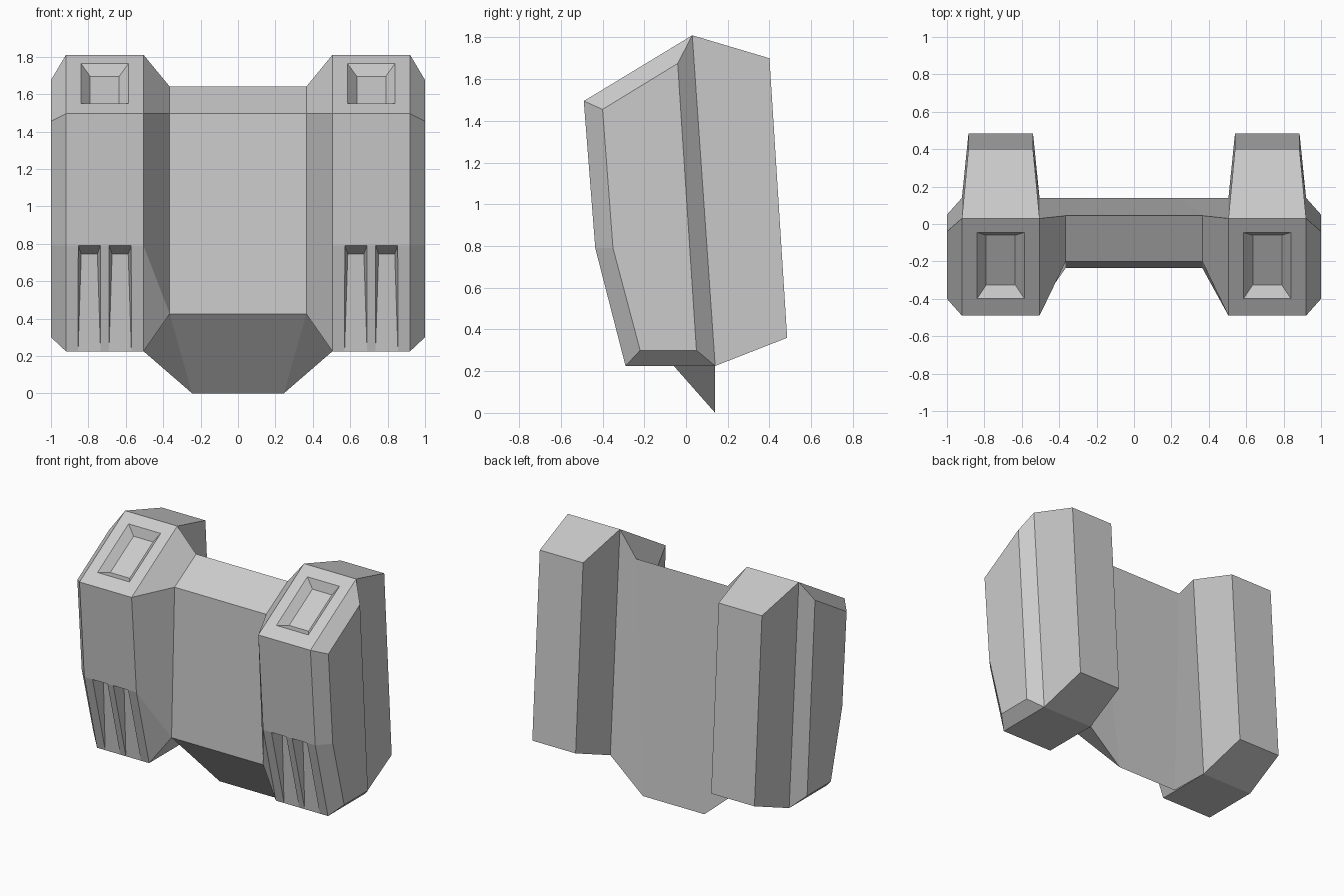
import bpy, bmesh
from mathutils import Vector

if "Cube" in bpy.data.objects:
    bpy.data.objects.remove(bpy.data.objects["Cube"])


def finish(bm, name):
    bmesh.ops.recalc_face_normals(bm, faces=bm.faces[:])
    mesh = bpy.data.meshes.new(name)
    bm.to_mesh(mesh)
    bm.free()
    obj = bpy.data.objects.new(name, mesh)
    bpy.context.collection.objects.link(obj)
    return obj


# Side profiles (y, z): ridge, upper front, front fold, lower front, lower back
OUTER = [(-.04, 1.675), (-.40, 1.455), (-.35, .79), (-.22, .30), (.05, .30)]
MAIN = [(.03, 1.81), (-.49, 1.495), (-.435, .79), (-.29, .225), (.14, .225)]
# Centre section: back top, front top, chin (shared by two points), keel
CENTRE = [(.365, .045, 1.64), (.365, -.20, 1.495), (.365, -.235, .425), (.245, .14, 0)]


def build_body():
    bm = bmesh.new()

    def half(s):
        rings = [[bm.verts.new((s * x, y, z)) for y, z in prof]
                 for x, prof in ((1.0, OUTER), (.92, MAIN), (.505, MAIN))]
        c = [bm.verts.new((s * x, y, z)) for x, y, z in CENTRE]
        return rings + [[c[0], c[1], c[2], c[2], c[3]]]

    right, left = half(1), half(-1)
    rings = right + left[::-1]
    backs = []
    for k, (a, b) in enumerate(zip(rings, rings[1:])):
        for i in range(5):
            j = (i + 1) % 5
            quad = list(dict.fromkeys((a[i], a[j], b[j], b[i])))
            if len(quad) < 3:
                continue
            face = bm.faces.new(quad)
            if i == 4 and k in (1, 5):
                backs.append(face)
    for ring in (rings[0], rings[-1]):
        bm.faces.new(ring)
    # crease running from the chin to the lower back of each pod
    for side in (right, left):
        bmesh.ops.connect_verts(bm, verts=[side[3][2], side[2][4]])
    bmesh.ops.recalc_face_normals(bm, faces=bm.faces[:])
    # tapered block pulled out of the back of each pod
    for new in bmesh.ops.extrude_discrete_faces(bm, faces=backs)["faces"]:
        for v in new.verts:
            x = .885 if abs(v.co.x) > .7 else .54
            y, z = (.40, 1.70) if v.co.z > 1 else (.485, .36)
            v.co = (x if v.co.x > 0 else -x, y, z)
    return finish(bm, "twin_pod_body")


def hull_cutter(name, points, side):
    bm = bmesh.new()
    for x, y, z in points:
        bm.verts.new((side * x, y, z))
    bmesh.ops.convex_hull(bm, input=bm.verts[:])
    obj = finish(bm, name)
    obj.hide_render = True
    return obj


def strip(x0, x1, *yz):
    return [(x, y, z) for y, z in yz for x in (x0, x1)]


# Sloped-wall recess on the pod top, extended a little above the surface
def vent_points():
    inner = strip(.635, .79, (-.325, 1.535), (-.06, 1.695))
    outer = strip(.585, .84, (-.40, 1.55), (-.045, 1.764))
    return inner + [tuple(Vector(o) * 1.3 - Vector(i) * .3) for i, o in zip(inner, outer)]


# Wedge groove in the lower front, deepest at the top and fading out at the bottom
def groove_points(x):
    return (strip(x - .06, x + .06, (-.441, .792), (-.294, .223)) +
            strip(x - .06, x + .06, (-.29, .223)) +
            strip(x - .043, x + .043, (-.335, .745)))


body = build_body()
bpy.context.view_layer.objects.active = body
for side in (1, -1):
    for pts in (vent_points(), groove_points(.63), groove_points(.795)):
        cutter = hull_cutter("recess_cutter", pts, side)
        mod = body.modifiers.new("recess", 'BOOLEAN')
        mod.operation, mod.solver, mod.object = 'DIFFERENCE', 'EXACT', cutter
        bpy.ops.object.modifier_apply(modifier=mod.name)
        bpy.data.objects.remove(cutter)
